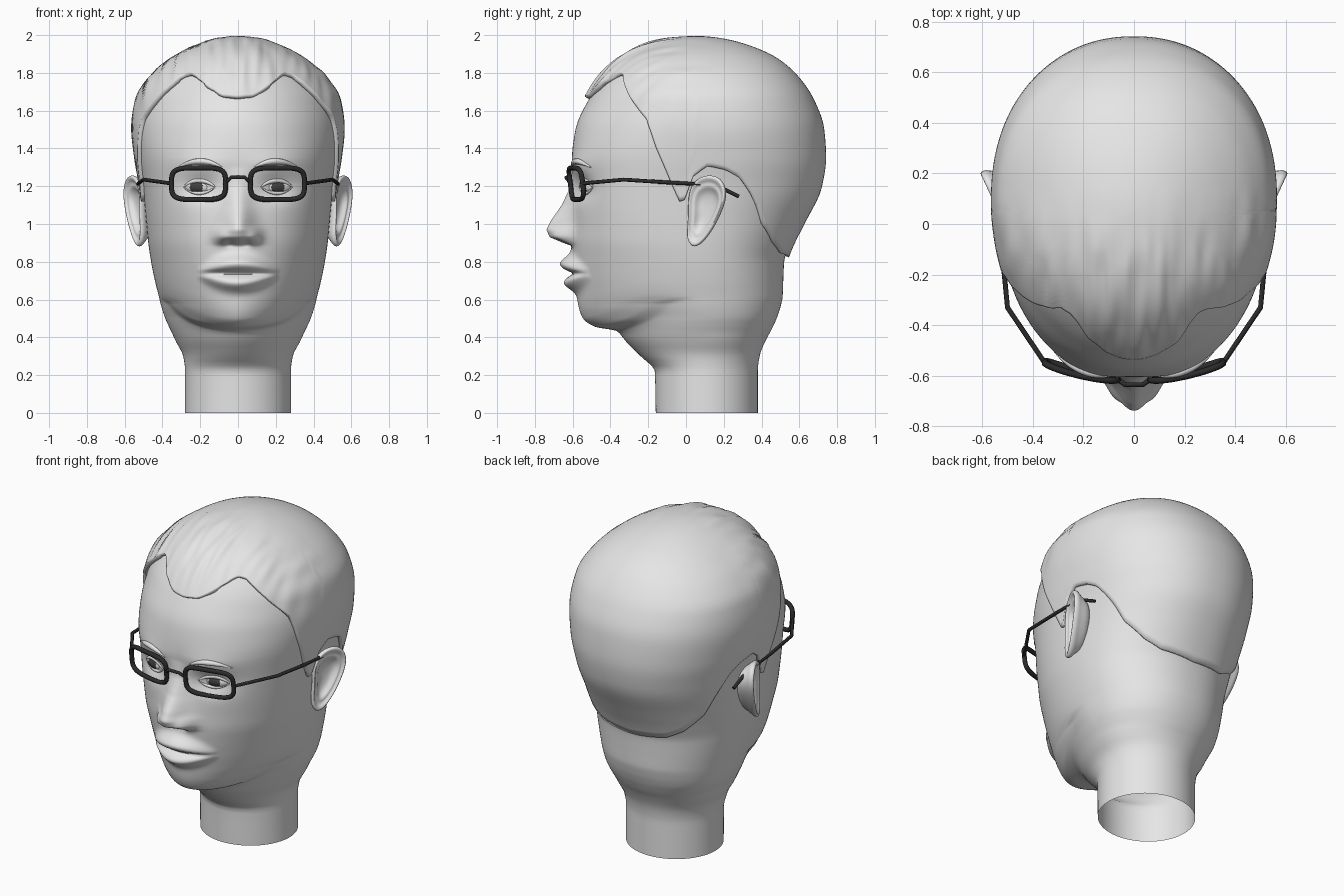
import bpy, bmesh, math
from mathutils import Vector, Matrix, noise

cube = bpy.data.objects.get("Cube")
if cube:
    bpy.data.objects.remove(cube, do_unlink=True)


def material(name, value):
    m = bpy.data.materials.new(name)
    m.use_nodes = True
    m.diffuse_color = (value, value, value, 1)
    m.node_tree.nodes["Principled BSDF"].inputs["Base Color"].default_value = m.diffuse_color
    return m


CLAY = material("light grey clay", 0.79)
IRIS = material("dark grey iris", 0.05)
FRAME = material("black frame", 0.025)
TOP = 1.975

# Head sections: height, front y, back y, half width, front roundness, y of widest point
SECTIONS = [
    (0, -.16, .38, .28, 2, .11), (.22, -.165, .38, .28, 2, .11),
    (.3, -.24, .39, .29, 1.9, .11), (.38, -.32, .42, .33, 1.8, .11),
    (.435, -.37, .45, .355, 1.8, .1), (.455, -.48, .46, .365, 1.8, .1),
    (.5, -.545, .48, .385, 1.8, .1), (.56, -.568, .5, .405, 1.85, .09),
    (.62, -.578, .512, .42, 1.9, .08), (.7, -.59, .515, .44, 1.95, .07),
    (.8, -.602, .52, .46, 2, .06), (.9, -.606, .555, .475, 2.1, .05),
    (1, -.6, .605, .485, 2.2, .05), (1.2, -.595, .7, .505, 2.35, .08),
    (1.35, -.603, .722, .53, 2.3, .1), (1.5, -.585, .712, .545, 2.1, .1),
    (1.65, -.52, .66, .525, 2, .1), (1.76, -.445, .587, .46, 2, .08),
    (1.86, -.345, .475, .345, 2, .06), (1.93, -.21, .32, .215, 2, .05),
    (TOP, .05, .05, 0, 2, .05)]
NOSE = [(.885, 0), (.9, .045), (.93, .115), (.97, .138), (1.02, .115), (1.1, .062), (1.2, .018), (1.3, 0)]
# Hairline height by angle round the head, from the forehead to the nape
HAIRLINE = [(0, 1.66), (9, 1.67), (20, 1.725), (29, 1.775), (34, 1.787), (39, 1.775), (51, 1.665),
            (64, 1.55), (73, 1.37), (85, 1.09), (87, 1.25), (91, 1.31), (99, 1.29), (106, 1.25),
            (112, 1.18), (119, 1.1), (127, 1), (142, .9), (155, .85), (180, .83)]


def clamp(v):
    return max(0, min(1, v))


def lerp(table, k):
    for (a, p), (b, q) in zip(table, table[1:]):
        if a <= k <= b:
            return p + (q - p) * (k - a) / (b - a)
    return 0.0


# Monotone smooth interpolation of the section table
KEYS = [math.sqrt(TOP - s[0]) for s in SECTIONS]
SLOPES = [[(q - p) / (KEYS[i + 1] - KEYS[i]) for p, q in zip(SECTIONS[i][1:], SECTIONS[i + 1][1:])]
          for i in range(len(KEYS) - 1)]


def section(z):
    u = math.sqrt(max(TOP - z, 0))
    i = max(j for j in range(len(SLOPES)) if j == 0 or KEYS[j] >= u)
    h = KEYS[i + 1] - KEYS[i]
    s = (u - KEYS[i]) / h
    out = []
    for k in range(5):
        def tangent(j):
            if j < 1 or j >= len(SLOPES):
                return SLOPES[min(max(j, 0), len(SLOPES) - 1)][k]
            a, b = SLOPES[j - 1][k], SLOPES[j][k]
            return 2 * a * b / (a + b) if a * b > 0 else 0
        p, q = SECTIONS[i][k + 1], SECTIONS[i + 1][k + 1]
        out.append(p * (1 + 2 * s) * (1 - s) ** 2 + q * s * s * (3 - 2 * s)
                   + h * tangent(i) * s * (1 - s) ** 2 + h * tangent(i + 1) * s * s * (s - 1))
    return out


def bump(x, z, cx, cz, sx, sz):
    return math.exp(-((x - cx) / sx) ** 2 - ((z - cz) / sz) ** 2)


def features(x, z):
    """Forward relief of nose, lips, eye sockets and brows."""
    x = abs(x)
    d = lerp(NOSE, z) * math.exp(-(x / (.085 - .1 * max(0, min(z - .97, .25)))) ** 2)
    d += .04 * bump(x, z, .085, .935, .04, .04)
    d -= .018 * bump(x, z, .045, .9, .022, .014)
    # Lips taper and meet at the corners of the mouth
    lip = max(0, 1 - (x / .22) ** 2)
    d += lip * (.066 * bump(0, z, 0, .738 + .05 * lip, 1, .02 + .026 * lip)
                + .058 * bump(0, z, 0, .738 - .052 * lip, 1, .02 + .02 * lip))
    d -= .026 * lip ** .5 * bump(0, z, 0, .738, 1, .014)
    d -= .036 * bump(x, z, .2, 1.19, .105, .065)
    d += .012 * bump(x, z, .2, 1.32, .13, .05)
    return d


def skin(t, z):
    f, b, w, n, c = section(z)
    a = abs(t)
    if a > math.pi / 2:
        e = 1 - .08 * clamp(4 * z - 1)
        x, y = w * math.sin(a) ** e, c + (b - c) * (-math.cos(a)) ** e
    else:
        # The jaw line rises from the chin towards the ears
        lift = .17 * math.sin(a) ** 2 * clamp((.95 - z) / .35) * clamp((z - .38) / .2)
        f = section(z - lift)[0]
        x, y = w * math.sin(a) ** (2 / n), c + (f - c) * max(math.cos(a), 0) ** (2 / n)
        y -= features(x, z) * clamp(3 * math.cos(a))
    return Vector((math.copysign(x, t), y, z))


def surface_y(x, z):
    f, b, w, n, c = section(z)
    return skin(math.asin(min(1, (abs(x) / w) ** (n / 2))), z).y


def finish(name, bm, mats, angle=60):
    mesh = bpy.data.meshes.new(name)
    bm.to_mesh(mesh)
    bm.free()
    ob = bpy.data.objects.new(name, mesh)
    bpy.context.collection.objects.link(ob)
    for m in mats:
        mesh.materials.append(m)
    smooth(ob, angle)
    return ob


def smooth(ob, angle):
    bpy.ops.object.select_all(action='DESELECT')
    ob.select_set(True)
    bpy.context.view_layer.objects.active = ob
    bpy.ops.object.shade_smooth_by_angle(angle=math.radians(angle))


def loft(rings, cap=False):
    bm = bmesh.new()
    loops = [[bm.verts.new(p) for p in r] for r in rings]
    n = len(loops[0])
    for a, b in zip(loops, loops[1:]):
        for i in range(n):
            bm.faces.new((a[i], a[(i + 1) % n], b[(i + 1) % n], b[i]))
    if cap:
        bm.faces.new(loops[0])
        bm.faces.new(loops[-1])
    bmesh.ops.remove_doubles(bm, verts=bm.verts, dist=1e-5)
    bmesh.ops.recalc_face_normals(bm, faces=bm.faces)
    bm.normal_update()
    return bm


def tube(name, points, radius, mat, cyclic=False, taper=False):
    cu = bpy.data.curves.new(name, 'CURVE')
    cu.dimensions = '3D'
    cu.bevel_depth, cu.bevel_resolution, cu.use_fill_caps = radius, 2, True
    sp = cu.splines.new('POLY')
    sp.points.add(len(points) - 1)
    sp.use_cyclic_u = cyclic
    for i, p in enumerate(points):
        sp.points[i].co = (*p, 1)
        if taper:
            sp.points[i].radius = .2 + .8 * math.sin(math.pi * i / (len(points) - 1))
    cu.materials.append(mat)
    ob = bpy.data.objects.new(name, cu)
    bpy.context.collection.objects.link(ob)
    bpy.ops.object.select_all(action='DESELECT')
    ob.select_set(True)
    bpy.context.view_layer.objects.active = ob
    bpy.ops.object.convert(target='MESH')
    smooth(bpy.context.object, 50)


# Head and neck, with columns packed towards the face
angles = [-math.pi + 2 * math.pi * (i + .5) / 200 for i in range(200)]
packed = [a - .5 * math.sin(a) for a in angles]
heights = []
for lo, hi, n in ((0, .4, 16), (.4, .6, 28), (.6, 1.35, 84)):
    heights += [lo + (hi - lo) * i / n for i in range(n)]
heights += [1.35 + (TOP - 1.35) * math.sin(math.pi / 2 * i / 30) for i in range(31)]
finish("head", loft([[skin(t, z) for t in packed] for z in heights]), [CLAY], 80)

# Hair cap with fine strands running front to back
lows = [lerp(HAIRLINE, math.degrees(abs(t))) for t in angles]
rows = []
for j in range(49):
    v = math.sin(math.pi / 2 * j / 48)
    rows.append([skin(t, lo + (TOP - lo) * v) for t, lo in zip(angles, lows)])
bm = loft(rows)
for v, normal in [(v, v.normal.copy()) for v in bm.verts]:
    p = v.co
    front = clamp((p.z - 1.45) * 5) * clamp((.15 - p.y) * 4) * clamp(6 * p.xy.length)
    strand = noise.noise((22 * p.x, 5 * p.y, 4 * p.z))
    v.co = p + normal * (.02 + front * (.006 + .012 * strand))
hair = finish("hair", bm, [CLAY], 60)
shell = hair.modifiers.new("thickness", 'SOLIDIFY')
shell.thickness, shell.offset = .035, -1

# Ear outline (y, z) and its rings (scale, outward offset) from hollow to back
EAR = [(0, .93), (.03, .87), (.08, .89), (.14, .97), (.19, 1.07), (.22, 1.17),
       (.185, 1.25), (.11, 1.265), (.04, 1.23), (.01, 1.15), (.015, 1.03)]
EAR_RINGS = [(.1, -.035), (.5, -.03), (.66, .002), (.78, -.006), (.9, .014), (1, .01),
             (1, -.016), (.85, -.035), (.6, -.11)]
EYE_X, EYE_Z = .205, 1.195

for side, label in ((1, "left"), (-1, "right")):
    rings = []
    for s, d in EAR_RINGS:
        ring = []
        for y, z in EAR:
            y, z = .1 + (y - .1) * s, 1.08 + (z - 1.08) * s
            ring.append((side * (.503 + .46 * y + .88 * d), y - .42 * d, z))
        rings.append(ring)
    ear = finish(label + "_ear", loft(rings, True), [CLAY], 180)
    rounding = ear.modifiers.new("rounding", 'SUBSURF')
    rounding.levels = rounding.render_levels = 2

    # Eyeball with an iris set by distance from its axis
    bm = bmesh.new()
    bmesh.ops.create_uvsphere(bm, u_segments=48, v_segments=40, radius=1)
    bm.transform(Matrix.Diagonal((.08, .05, .042, 1)) @ Matrix.Rotation(math.pi / 2, 4, 'X'))
    for f in bm.faces:
        c = f.calc_center_median()
        f.material_index = int(c.y < 0 and math.hypot(c.x + .005, c.z) < .036)
    eye_y = surface_y(EYE_X, EYE_Z)
    bm.transform(Matrix.Translation((side * EYE_X, eye_y + .031, EYE_Z)) @ Matrix.Rotation(side * .25, 4, 'Z'))
    finish(label + "_eye", bm, [CLAY, IRIS])

    # Lids and brow
    steps = [i / 8 - 1 for i in range(17)]
    for part, sz, r in (("upper", .036, .015), ("lower", -.032, .01)):
        lid = []
        for s in steps:
            x = EYE_X + .085 * s
            lid.append((side * x, surface_y(x, EYE_Z) - .006 * (1 - s * s), EYE_Z + sz * (1 - s * s)))
        tube(f"{label}_{part}_lid", lid, r, CLAY, taper=True)
    brow = []
    for s in steps:
        x, z = .2 + .115 * s, 1.3 + .032 * (1 - s * s)
        brow.append((side * x, surface_y(x, z), z))
    tube(label + "_brow", brow, .016, CLAY, taper=True)

    # Spectacle rim, leaning back at the bottom, and arm
    rim = []
    for i in range(40):
        a = 2 * math.pi * i / 40
        cx, cz = math.cos(a), math.sin(a)
        x = .209 + .143 * math.copysign(abs(cx) ** .5, cx)
        z = 1.213 + .084 * math.copysign(abs(cz) ** .5, cz)
        rim.append((side * x, -.615 + .55 * x * x + .12 * (1.215 - z), z))
    tube(label + "_rim", rim, .0135, FRAME, cyclic=True)
    arm = [(.355, -.545, 1.215), (.5, -.33, 1.235), (.522, -.1, 1.22), (.53, .1, 1.21),
           (.53, .18, 1.195), (.525, .28, 1.145)]
    tube(label + "_arm", [(side * x, y, z) for x, y, z in arm], .01, FRAME)

# Spectacle bridge
tube("bridge", [(-.065, -.613, 1.22), (-.035, -.635, 1.247), (.035, -.635, 1.247), (.065, -.613, 1.22)],
     .01, FRAME)
